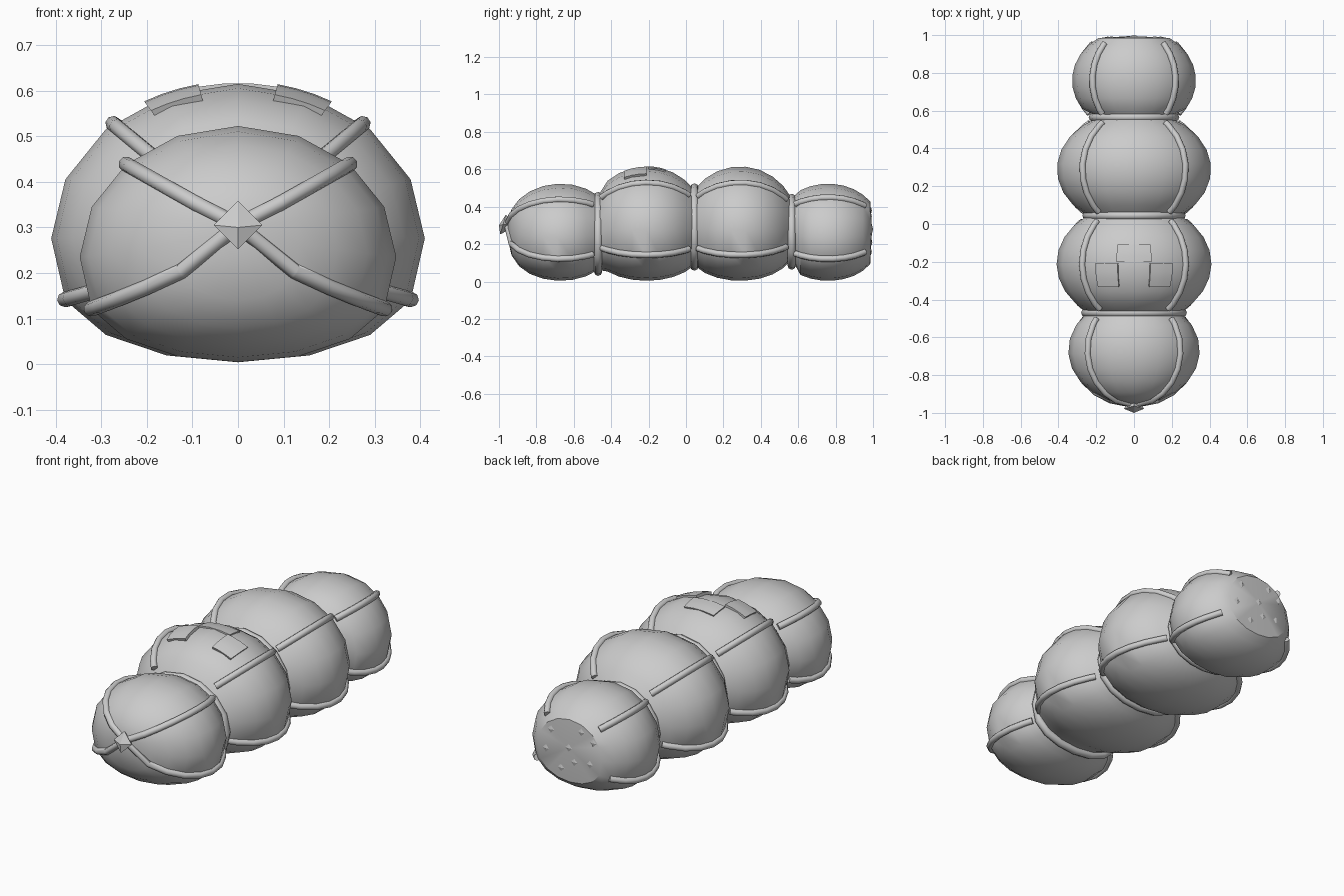
import bpy, bmesh
from math import sin, cos, asin, radians, pi
from mathutils import Vector

cube = bpy.data.objects.get("Cube")
if cube:
    bpy.data.objects.remove(cube)

grey = bpy.data.materials.new("plain grey")
grey.use_nodes = True
grey.diffuse_color = (0.6, 0.6, 0.6, 1)
grey.node_tree.nodes["Principled BSDF"].inputs["Base Color"].default_value = (0.6, 0.6, 0.6, 1)

SIDES = 16
AXIS = 0.3
TIP = Vector((0, -0.957, 0.305))
# each bulge: centre y, length radius, half width, top, start y, end y
BULGES = [(-0.67, 0.285, 0.348, 0.523, -0.953, -0.47),
          (-0.21, 0.32, 0.41, 0.615, -0.47, 0.045),
          (0.29, 0.31, 0.408, 0.615, 0.045, 0.565),
          (0.76, 0.275, 0.328, 0.523, 0.565, 0.985)]
# each neck ring: y, half width, top, bottom
RINGS = [(-0.47, 0.258, 0.457, 0.052), (0.045, 0.252, 0.503, 0.08), (0.565, 0.218, 0.447, 0.085)]


def section(half, top, bottom, a):
    """Cross-section x and z at angle a from the top: round above, flatter below."""
    c = cos(a)
    wide = bottom + (top - bottom) * 0.445
    z = wide + (top - wide) * c if c >= 0 else wide - (wide - bottom) * abs(c) ** 0.72
    return half * sin(a), z


def surface(bulge, y, a):
    """Point on a bulge at length y and angle a measured from the top."""
    centre, radius, half, top, _, _ = bulge
    s = max(0.0, 1 - ((y - centre) / radius) ** 2) ** 0.5
    x, z = section(half, top, 0.004, a)
    k = s if z > AXIS else s ** 0.65
    return Vector((x * s, y, AXIS + (z - AXIS) * k))


def stations(bulge, steps):
    """Length positions spaced evenly round the bulge's arc."""
    centre, radius, _, _, y0, y1 = bulge
    t0, t1 = asin((y0 - centre) / radius), asin((y1 - centre) / radius)
    return [centre + radius * sin(t0 + (t1 - t0) * i / steps) for i in range(steps + 1)]


def finish(name, bm, smooth=True):
    bmesh.ops.recalc_face_normals(bm, faces=bm.faces)
    mesh = bpy.data.meshes.new(name)
    bm.to_mesh(mesh)
    bm.free()
    ob = bpy.data.objects.new(name, mesh)
    bpy.context.collection.objects.link(ob)
    mesh.materials.append(grey)
    if smooth:
        bpy.ops.object.select_all(action='DESELECT')
        ob.select_set(True)
        bpy.context.view_layer.objects.active = ob
        bpy.ops.object.shade_smooth_by_angle(angle=radians(35))


def rope(name, points, thick, closed=False):
    curve = bpy.data.curves.new(name, 'CURVE')
    curve.dimensions = '3D'
    curve.bevel_depth = thick
    curve.bevel_resolution = 2
    curve.use_fill_caps = True
    spline = curve.splines.new('POLY')
    spline.points.add(len(points) - 1)
    for p, co in zip(spline.points, points):
        p.co = (*co, 1)
    spline.use_cyclic_u = closed
    spline.use_smooth = True
    curve.materials.append(grey)
    bpy.context.collection.objects.link(bpy.data.objects.new(name, curve))


def patch(name, bulge, y0, y1, a0, a1, lift, thick):
    """Thin plate that hugs the bulge."""
    bm = bmesh.new()
    n = 3
    rows = []
    for j in range(n + 1):
        row = []
        for i in range(n + 1):
            p = surface(bulge, y0 + (y1 - y0) * j / n, a0 + (a1 - a0) * i / n)
            out = (p - Vector((0, bulge[0], AXIS))).normalized()
            row.append([bm.verts.new(p + out * lift), bm.verts.new(p + out * (lift - thick))])
        rows.append(row)
    for layer in (0, 1):
        for j in range(n):
            for i in range(n):
                bm.faces.new([rows[j][i][layer], rows[j][i + 1][layer],
                              rows[j + 1][i + 1][layer], rows[j + 1][i][layer]])
    bmesh.ops.bridge_loops(bm, edges=[e for e in bm.edges if e.is_boundary])
    finish(name, bm)


# Body: one skin lofted along all four bulges, with a slightly domed back end
bm = bmesh.new()
loops = []
for k, bulge in enumerate(BULGES):
    for y in stations(bulge, 8)[(1 if k else 0):]:
        loops.append([bm.verts.new(surface(bulge, y, 2 * pi * i / SIDES)) for i in range(SIDES)])
for a, b in zip(loops, loops[1:]):
    for i in range(SIDES):
        j = (i + 1) % SIDES
        bm.faces.new([a[i], a[j], b[j], b[i]])
bm.faces.new(loops[0])
back = bm.verts.new((0, 0.995, 0.28))
for i in range(SIDES):
    bm.faces.new([loops[-1][i], loops[-1][(i + 1) % SIDES], back])
finish("body", bm)

# Rope rings at the three necks
for y, half, top, bottom in RINGS:
    ring = []
    for i in range(SIDES):
        x, z = section(half, top, bottom, 2 * pi * i / SIDES)
        ring.append((x, y, z))
    rope("neck_rope", ring, 0.022, closed=True)

# Four lengthwise ropes over each bulge, meeting at the front tip
for k, bulge in enumerate(BULGES):
    first, last = bulge[4] + 0.02, bulge[5] - 0.03
    for side in (-1, 1):
        for name, angle in (("upper_rope", 42 if k else 45), ("lower_rope", 112)):
            path = [surface(bulge, min(max(y, first), last), side * radians(angle))
                    for y in stations(bulge, 8)]
            rope(name, path if k else [TIP] + path, 0.017)

# Face patches on the second bulge
head = BULGES[1]
for name, side in (("left_eye", 1), ("right_eye", -1)):
    patch(name, head, -0.33, -0.21, side * radians(12), side * radians(29.5), 0.007, 0.03)
patch("mouth", head, -0.2, -0.11, radians(-13), radians(13), 0.002, 0.008)

# Knot: four-sided flared tuft at the front tip, leaning forward at the bottom
bm = bmesh.new()


def diamond(size, y, lean):
    return [bm.verts.new((size * sin(i * pi / 2), y + lean * cos(i * pi / 2),
                          TIP.z + size * cos(i * pi / 2))) for i in range(4)]


inner, outer = diamond(0.024, -0.94, 0.0), diamond(0.053, -0.978, 0.015)
apex = bm.verts.new((0, -1.0, 0.3))
for i in range(4):
    j = (i + 1) % 4
    bm.faces.new([inner[i], inner[j], outer[j], outer[i]])
    bm.faces.new([outer[i], outer[j], apex])
bm.faces.new(inner)
finish("knot", bm, smooth=False)

# Small flat studs scattered over the back end
STUDS = [(0, 0), (0.11, 0.07), (-0.07, 0.1), (0.14, -0.04),
         (-0.14, 0.06), (-0.03, -0.07), (-0.12, -0.06), (0.05, -0.12)]
for x, z in STUDS:
    bm = bmesh.new()
    bmesh.ops.create_uvsphere(bm, u_segments=4, v_segments=2, radius=0.02)
    bmesh.ops.scale(bm, vec=(1, 0.25, 1), verts=bm.verts)
    depth = 0.995 - 0.05 * Vector((x, z)).length
    bmesh.ops.translate(bm, vec=(x, depth, 0.28 + z), verts=bm.verts)
    finish("stud", bm, smooth=False)
